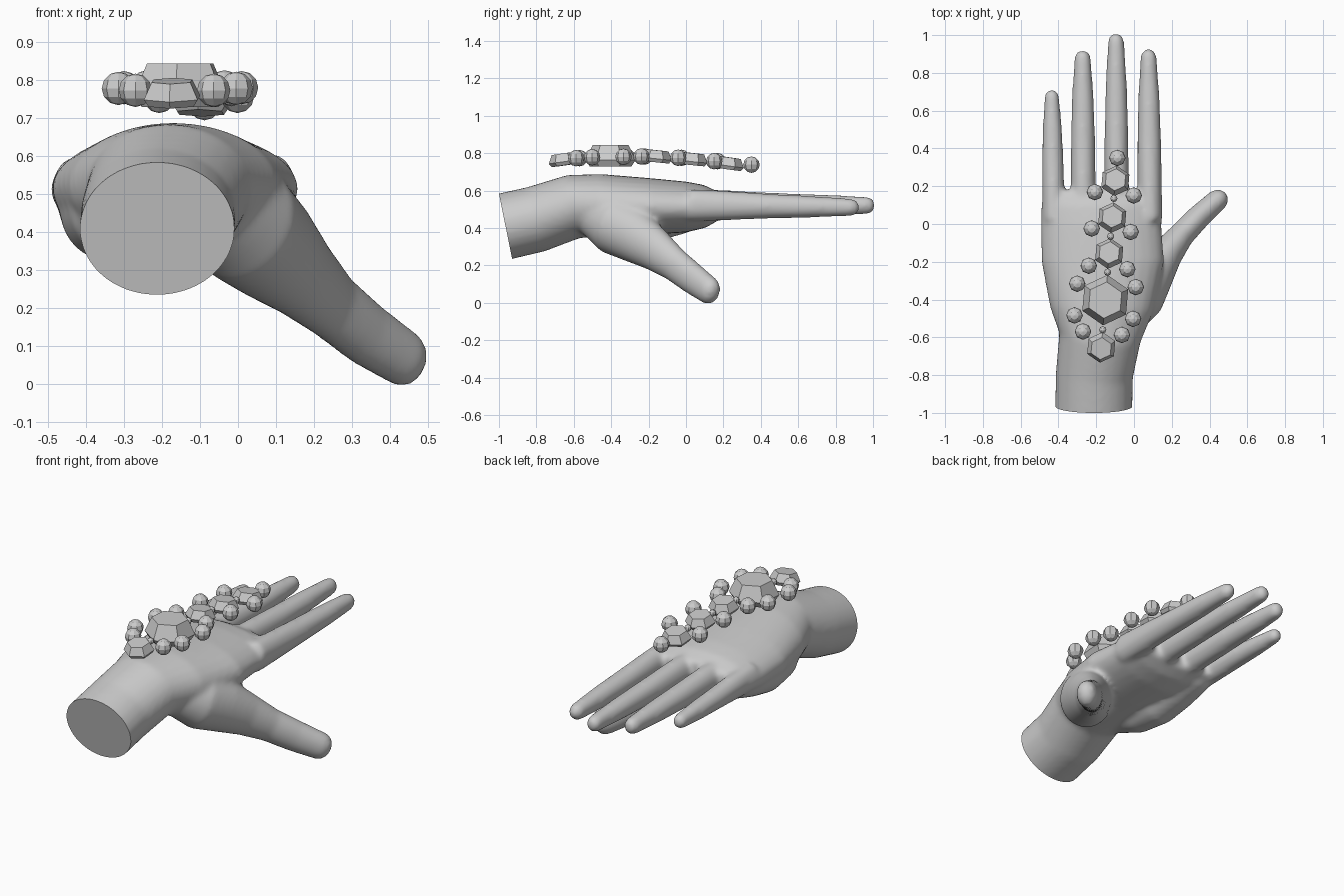
import bpy, bmesh, math
from mathutils import Vector

cube = bpy.data.objects.get("Cube")
if cube:
    bpy.data.objects.remove(cube, do_unlink=True)

GREY = (0.6, 0.6, 0.6, 1)
grey = bpy.data.materials.new("plain grey")
grey.use_nodes = True
grey.diffuse_color = GREY
for node in grey.node_tree.nodes:
    if node.type == 'BSDF_PRINCIPLED':
        node.inputs["Base Color"].default_value = GREY


def make_object(name, bm):
    mesh = bpy.data.meshes.new(name)
    bmesh.ops.recalc_face_normals(bm, faces=bm.faces[:])
    bm.to_mesh(mesh)
    bm.free()
    mesh.materials.append(grey)
    obj = bpy.data.objects.new(name, mesh)
    bpy.context.collection.objects.link(obj)
    return obj


def bridge(bm, rings):
    """Skin a list of vertex rings and cap both ends."""
    count = len(rings[0])
    for low, high in zip(rings, rings[1:]):
        for i in range(count):
            j = (i + 1) % count
            bm.faces.new((low[i], low[j], high[j], high[i]))
    bm.faces.new(rings[0][::-1])
    bm.faces.new(rings[-1])


def loft(bm, sections, round_tip=True, sides=28):
    """Skin oval sections given as x, y, z, half width, half thickness."""
    stations = [(Vector(s[:3]), s[3], s[4]) for s in sections]
    tangents = []
    for i in range(len(stations)):
        ahead = stations[min(i + 1, len(stations) - 1)][0]
        behind = stations[max(i - 1, 0)][0]
        tangents.append((ahead - behind).normalized())
    if round_tip:
        centre, wide, thick = stations[-1]
        for degrees in (30, 55, 75):
            a = math.radians(degrees)
            shift = tangents[-1] * wide * math.sin(a)
            stations.append((centre + shift, wide * math.cos(a), thick * math.cos(a)))
            tangents.append(tangents[-1])
    rings = []
    for (centre, wide, thick), tangent in zip(stations, tangents):
        side = tangent.cross(Vector((0, 0, 1))).normalized()
        up = side.cross(tangent)
        ring = []
        for i in range(sides):
            a = math.tau * i / sides
            ring.append(bm.verts.new(centre + side * wide * math.cos(a)
                                     + up * thick * math.sin(a)))
        rings.append(ring)
    bridge(bm, rings)


# Wrist and palm
hand_bm = bmesh.new()
loft(hand_bm, [
    (-.215, -1.1, .378, .205, .18),
    (-.21, -.8, .447, .205, .178),
    (-.18, -.6, .515, .217, .172),
    (-.17, -.45, .52, .275, .168),
    (-.165, -.2, .515, .325, .152),
    (-.175, 0, .512, .32, .136),
    (-.175, .1, .515, .318, .115),
    (-.175, .175, .517, .3, .075)], round_tip=False)

# Heel of the palm on the little finger side
loft(hand_bm, [
    (-.27, -.5, .47, .1, .1),
    (-.315, -.36, .46, .128, .132),
    (-.335, -.2, .46, .135, .14),
    (-.35, -.05, .475, .125, .115),
    (-.36, .06, .49, .11, .095)])

# Thumb
loft(hand_bm, [
    (-.06, -.5, .48, .115, .12),
    (.02, -.38, .415, .145, .16),
    (.09, -.27, .355, .122, .145),
    (.17, -.16, .28, .088, .115),
    (.25, -.06, .204, .068, .092),
    (.34, .035, .13, .064, .086),
    (.44, .125, .064, .058, .076)])

# Fingers: base x, tip x, tip y, tip z, thickness scale
for base_x, tip_x, tip_y, tip_z, scale in (
        (.084, .077, .925, .51, 1),
        (-.091, -.095, 1.008, .52, 1),
        (-.268, -.272, .918, .52, 1.02),
        (-.425, -.435, .715, .512, .9)):
    base = Vector((base_x, .02, .522))
    tip = Vector((tip_x, tip_y - .04, tip_z))
    parts = []
    for t, wide, thick in ((0, .067, .087), (.25, .065, .078), (.5, .063, .066),
                           (.75, .057, .058), (1, .043, .047)):
        parts.append((*base.lerp(tip, t), wide * scale, thick * scale))
    loft(hand_bm, parts)

# Fuse the hand into one smooth skin
hand = make_object("hand", hand_bm)
bpy.context.view_layer.objects.active = hand
hand.select_set(True)
remesh = hand.modifiers.new("fuse", 'REMESH')
remesh.mode = 'VOXEL'
remesh.voxel_size = .013
soften = hand.modifiers.new("soften", 'SMOOTH')
soften.factor = .5
soften.iterations = 12
for modifier in ("fuse", "soften"):
    bpy.ops.object.modifier_apply(modifier=modifier)

# Slanted cut at the wrist
bm = bmesh.new()
bm.from_mesh(hand.data)
cut = bmesh.ops.bisect_plane(
    bm, geom=bm.verts[:] + bm.edges[:] + bm.faces[:], plane_co=(-.215, -.965, .41),
    plane_no=Vector((0, -.345, -.07)).normalized(), clear_outer=True)
rim = [e for e in cut["geom_cut"] if isinstance(e, bmesh.types.BMEdge)]
bmesh.ops.holes_fill(bm, edges=rim, sides=0)
bm.to_mesh(hand.data)
bm.free()
bpy.ops.object.shade_smooth_by_angle(angle=math.radians(50))


# Floating ornament, strung along a slightly slanted line
def chain_x(y):
    return -.118 + .085 * y


def gem(name, y, z, radius, height, pitch):
    """Six-sided stone with a narrow table, wide girdle and small base."""
    bm = bmesh.new()
    rings = []
    for level, spread in ((-.5, .83), (-.2, 1), (.5, .72)):
        ring = []
        for i in range(6):
            a = math.tau * i / 6 + math.pi / 2
            ring.append(bm.verts.new((radius * spread * math.cos(a),
                                      radius * spread * math.sin(a), level * height)))
        rings.append(ring)
    bridge(bm, rings)
    obj = make_object(name, bm)
    obj.location = (chain_x(y), y, z)
    obj.rotation_euler = (math.radians(pitch), 0, math.radians(-5))


def bead(name, x, y, z, radius):
    bm = bmesh.new()
    bmesh.ops.create_uvsphere(bm, u_segments=8, v_segments=6, radius=radius)
    obj = make_object(name, bm)
    obj.location = (x, y, z)


gem("large_gem", -.403, .786, .134, .115, 0)
for i, (y, z, pitch) in enumerate(((-.655, .766, 8), (-.155, .783, -6),
                                   (.035, .768, -6), (.23, .745, -8))):
    gem(f"small_gem_{i + 1}", y, z, .082, .064, pitch)

# Bead pairs beside the gems
for i, (y, spacing, z) in enumerate(((.16, .103, .757), (-.033, .103, .775),
                                     (-.23, .102, .782), (-.325, .155, .78),
                                     (-.493, .155, .778), (-.578, .103, .773))):
    for label, sign in (("left", 1), ("right", -1)):
        bead(f"bead_{label}_{i + 1}", chain_x(y) + sign * spacing, y - sign * .009, z, .044)

# End bead and tiny links
bead("end_bead", chain_x(.35), .35, .738, .044)
for i, (y, z) in enumerate(((.135, .755), (-.065, .77), (-.255, .775), (-.56, .77))):
    bead(f"link_bead_{i + 1}", chain_x(y), y, z, .019)
